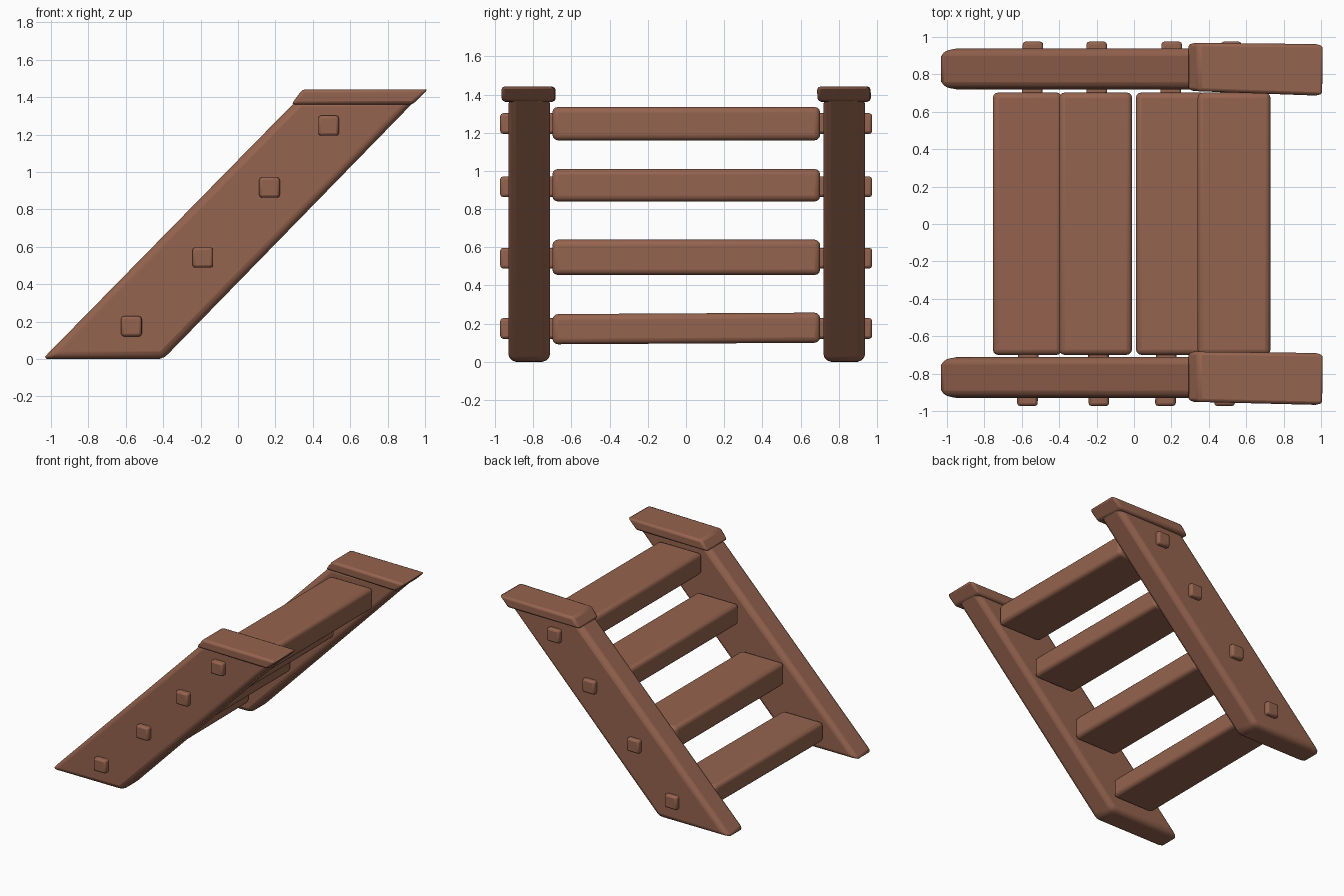
import bpy, bmesh, math

if "Cube" in bpy.data.objects:
    bpy.data.objects.remove(bpy.data.objects["Cube"])

wood = bpy.data.materials.new("brown wood")
wood.diffuse_color = (0.30, 0.125, 0.077, 1)
wood.use_nodes = True
wood.node_tree.nodes["Principled BSDF"].inputs["Base Color"].default_value = wood.diffuse_color


def prism(name, profile, ends, bevel, segments=3):
    """Extrude an x-z profile along y. ends = two (y_left, y_right, dx, dz) rows:
    y at the low-x and high-x side of that end, plus an offset of the end."""
    bm = bmesh.new()
    xs = [p[0] for p in profile]
    lo, hi = min(xs), max(xs)
    rings = []
    for y0, y1, dx, dz in ends:
        rings.append([bm.verts.new((x + dx, y0 + (y1 - y0) * (x - lo) / (hi - lo), z + dz))
                      for x, z in profile])
    a, b = rings
    n = len(profile)
    bm.faces.new(a)
    bm.faces.new(b[::-1])
    for i in range(n):
        j = (i + 1) % n
        bm.faces.new((a[j], a[i], b[i], b[j]))
    bmesh.ops.recalc_face_normals(bm, faces=bm.faces)
    me = bpy.data.meshes.new(name)
    bm.to_mesh(me)
    bm.free()
    me.materials.append(wood)
    ob = bpy.data.objects.new(name, me)
    bpy.context.collection.objects.link(ob)
    mod = ob.modifiers.new("rounded edges", 'BEVEL')
    mod.width, mod.segments, mod.limit_method = bevel, segments, 'ANGLE'
    mod.angle_limit = math.radians(25)
    bpy.context.view_layer.objects.active = ob
    ob.select_set(True)
    bpy.ops.object.shade_smooth_by_angle(angle=math.radians(35))
    ob.select_set(False)
    return ob


def rect(x0, x1, z0, z1):
    return [(x0, z0), (x1, z0), (x1, z1), (x0, z1)]


# Slanted side boards
board = [(-1.045, 0), (-0.40, 0), (0.955, 1.39), (0.32, 1.39)]
prism("front_side_board", board, [(-0.93, -0.93, 0, 0), (-0.712, -0.712, 0, 0)], 0.04)
prism("back_side_board", board, [(0.72, 0.72, 0, 0), (0.938, 0.938, 0, 0)], 0.04)

# Slanted caps on top of the side boards
cap = [(0.285, 1.362), (0.935, 1.362), (1.015, 1.442), (0.345, 1.442)]
prism("front_cap", cap, [(-0.95, -0.968, 0, 0), (-0.682, -0.69, 0, 0)], 0.018, 2)
prism("back_cap", cap, [(0.712, 0.685, 0, 0), (0.968, 0.962, 0, 0)], 0.018, 2)

# Steps: x range, z range, and top rise toward the back
steps = [(-0.755, -0.385, 0.092, 0.25), (-0.40, -0.01, 0.455, 0.64),
         (0.01, 0.385, 0.84, 1.01), (0.34, 0.73, 1.16, 1.335)]
for i, s in enumerate(steps):
    rise = 0.008 if i == 0 else 0
    prism(f"step_{i + 1}", rect(*s), [(-0.70, -0.70, 0, 0), (0.703, 0.703, 0, rise)], 0.03)

# Square pegs running through the boards and steps: x front, x back, z
pegs = [(-0.57, -0.54, 0.175), (-0.188, -0.20, 0.543),
        (0.168, 0.202, 0.917), (0.484, 0.52, 1.248)]
for i, (xf, xb, z) in enumerate(pegs):
    prism(f"peg_{i + 1}", rect(xf - 0.055, xf + 0.055, z - 0.054, z + 0.054),
          [(-0.973, -0.973, 0, 0), (0.975, 0.975, xb - xf, 0)], 0.015, 2)
